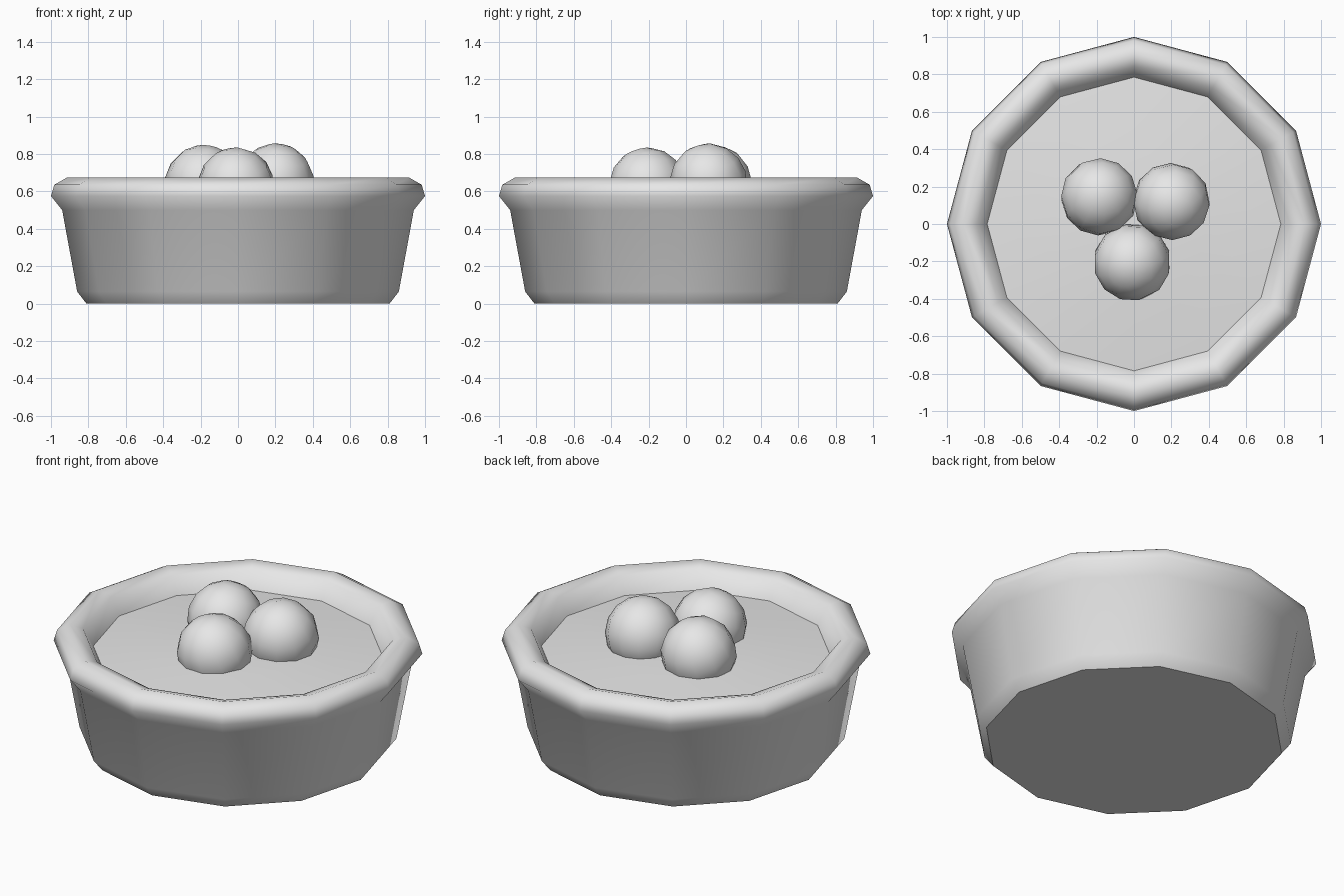
import bpy
import math

SIDES = 12

cube = bpy.data.objects.get("Cube")
if cube:
    bpy.data.objects.remove(cube, do_unlink=True)

# One plain grey for every part
grey = bpy.data.materials.new("plain_grey")
grey.use_nodes = True
grey.diffuse_color = (0.8, 0.8, 0.8, 1)
grey.node_tree.nodes["Principled BSDF"].inputs["Base Color"].default_value = grey.diffuse_color


def lathe(name, profile, cap_bottom=False, tip=None):
    """Turn an (r, z) profile around z; optionally close it below or to a tip."""
    verts, faces = [], []
    for r, z in profile:
        for i in range(SIDES):
            a = math.tau * i / SIDES
            verts.append((r * math.cos(a), r * math.sin(a), z))
    for k in range(len(profile) - 1):
        for i in range(SIDES):
            j = (i + 1) % SIDES
            a, b = k * SIDES, (k + 1) * SIDES
            faces.append((a + i, a + j, b + j, b + i))
    if tip is not None:
        verts.append((0, 0, tip))
        last = (len(profile) - 1) * SIDES
        faces += [(last + i, last + (i + 1) % SIDES, len(verts) - 1) for i in range(SIDES)]
    if cap_bottom:
        faces.append(tuple(reversed(range(SIDES))))
    mesh = bpy.data.meshes.new(name)
    mesh.from_pydata(verts, [], faces)
    mesh.materials.append(grey)
    for p in mesh.polygons:
        p.use_smooth = len(p.vertices) <= 4
    obj = bpy.data.objects.new(name, mesh)
    bpy.context.collection.objects.link(obj)
    return obj


# Crust shell: chamfered foot, sloping wall, rounded rim, inner lip
lathe("crust", [(0.81, 0), (0.86, 0.065), (0.94, 0.5), (1.0, 0.575), (0.982, 0.636),
                (0.915, 0.674), (0.84, 0.65), (0.785, 0.55)], cap_bottom=True)

# Filling: very shallow dome inside the rim
lathe("filling", [(0.785, 0.55), (0.4, 0.582)], tip=0.595)

# Three berries resting in the filling
berries = [("left_berry", (0.2, 0.12, 0.65), (0.3, 0.2, 0)),
           ("right_berry", (-0.185, 0.145, 0.642), (-0.2, 0.3, 0.5)),
           ("front_berry", (-0.01, -0.205, 0.628), (0.25, -0.3, 0.2))]
for name, place, tilt in berries:
    bpy.ops.mesh.primitive_uv_sphere_add(segments=12, ring_count=8, radius=0.207,
                                         location=place, rotation=tilt)
    berry = bpy.context.object
    berry.name = name
    berry.data.materials.append(grey)
    bpy.ops.object.shade_smooth()
